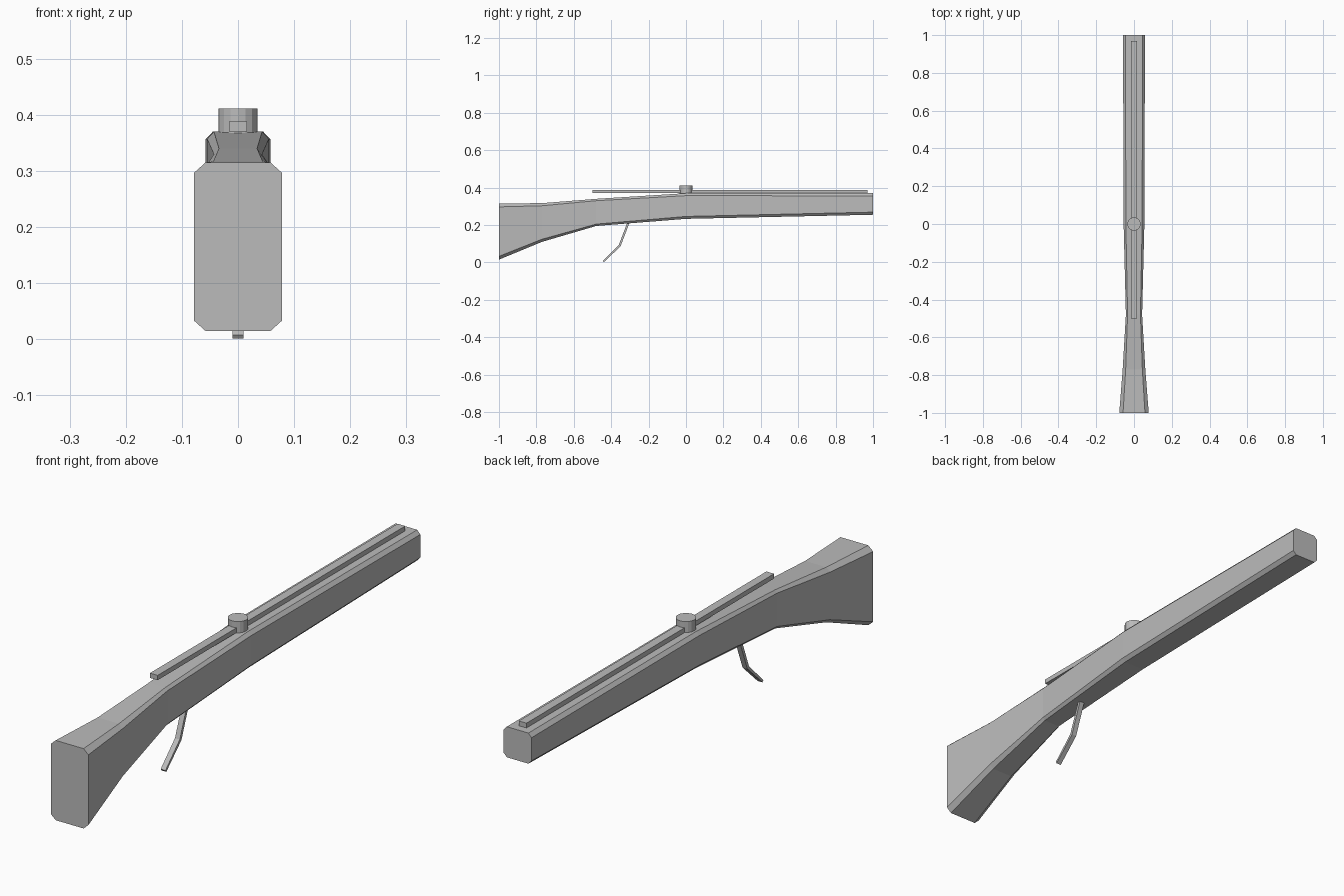
import bpy, bmesh, math

if "Cube" in bpy.data.objects:
    bpy.data.objects.remove(bpy.data.objects["Cube"])

grey = bpy.data.materials.new("grey")
grey.diffuse_color = (0.5, 0.5, 0.5, 1)
grey.use_nodes = True
grey.node_tree.nodes["Principled BSDF"].inputs["Base Color"].default_value = grey.diffuse_color


def finish(name, bm):
    bmesh.ops.recalc_face_normals(bm, faces=bm.faces)
    mesh = bpy.data.meshes.new(name)
    bm.to_mesh(mesh)
    bm.free()
    mesh.materials.append(grey)
    obj = bpy.data.objects.new(name, mesh)
    bpy.context.collection.objects.link(obj)
    return obj


def loft(name, rings):
    """Skin a list of equal-length rings and cap both ends."""
    bm = bmesh.new()
    rows = [[bm.verts.new(p) for p in ring] for ring in rings]
    n = len(rows[0])
    for a, b in zip(rows, rows[1:]):
        for i in range(n):
            j = (i + 1) % n
            bm.faces.new((a[i], a[j], b[j], b[i]))
    bm.faces.new(rows[0])
    bm.faces.new(rows[-1])
    return finish(name, bm)


def chamfered(y, w, low, high, c, d):
    """Rectangle with cut corners, c wide and d high."""
    return [(x, y, z) for x, z in (
        (-w + c, low), (w - c, low), (w, low + d), (w, high - d),
        (w - c, high), (-w + c, high), (-w, high - d), (-w, low + d))]


# Stock: y, half width, bottom, top, chamfer width, chamfer height
stations = [
    (-1.00, 0.078, 0.015, 0.315, 0.020, 0.018),
    (-0.77, 0.060, 0.110, 0.317, 0.016, 0.014),
    (-0.48, 0.043, 0.195, 0.340, 0.009, 0.010),
    (0.00, 0.055, 0.233, 0.370, 0.012, 0.013),
    (1.00, 0.058, 0.255, 0.370, 0.013, 0.014),
]
loft("stock", [chamfered(*s) for s in stations])

# Long rail lying on top
loft("rail", [[(x, y, z) for x, z in
               ((-0.016, 0.370), (0.016, 0.370), (0.016, 0.388), (-0.016, 0.388))]
              for y in (-0.5, 0.97)])

# Round nut
loft("nut", [[(0.035 * math.cos(i * math.tau / 16), 0.035 * math.sin(i * math.tau / 16), z)
              for i in range(16)] for z in (0.365, 0.411)])

# Bent trigger lever: y and z along the front and rear edges
lever = [(-0.313, 0.215, -0.301, 0.215), (-0.360, 0.092, -0.350, 0.086),
         (-0.445, 0.008, -0.440, 0.001)]
loft("trigger", [[(-0.01, y1, z1), (0.01, y1, z1), (0.01, y2, z2), (-0.01, y2, z2)]
                 for y1, z1, y2, z2 in lever])
